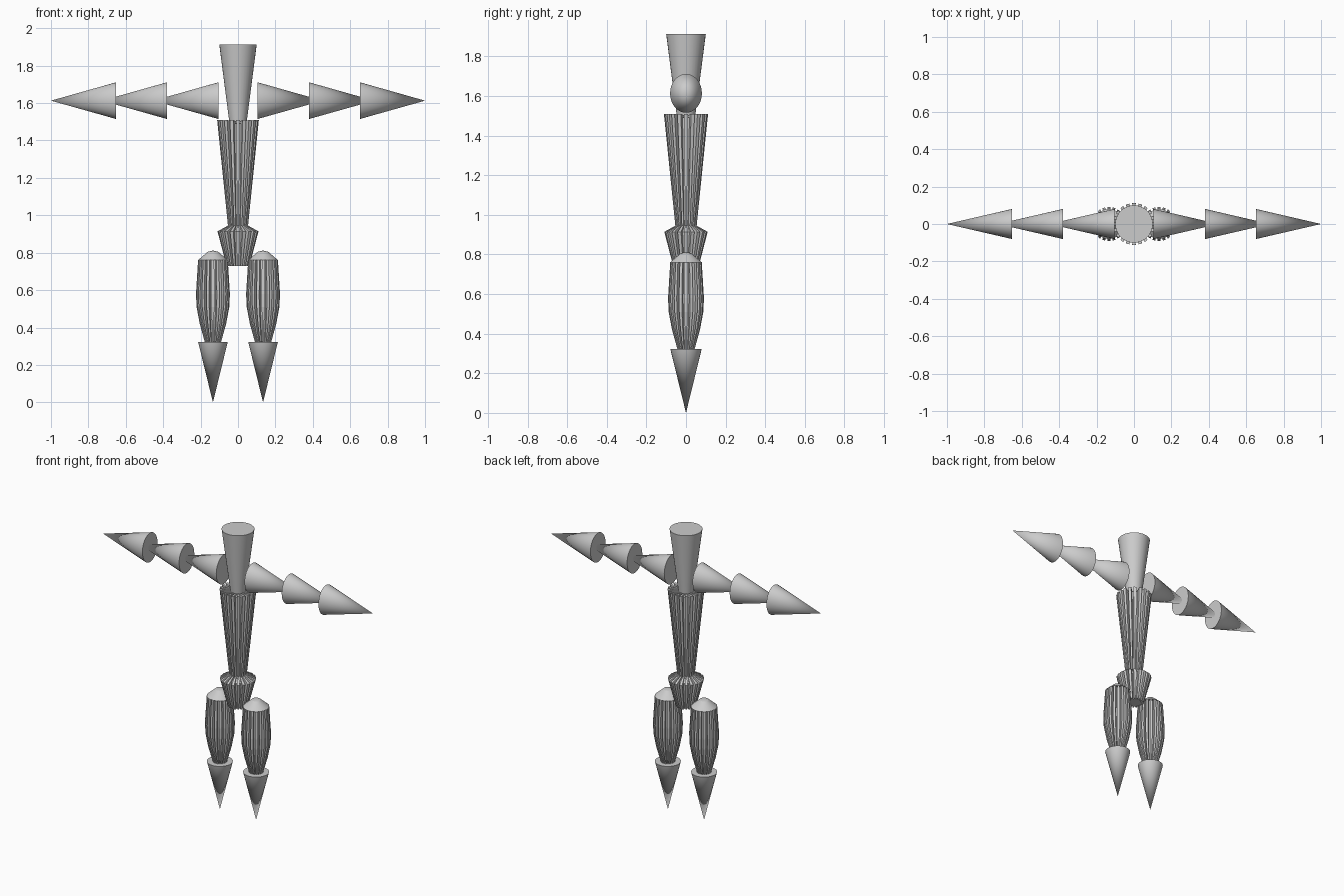
import bpy, bmesh, math

if "Cube" in bpy.data.objects:
    bpy.data.objects.remove(bpy.data.objects["Cube"])


def smooth(ob):
    bpy.ops.object.select_all(action='DESELECT')
    ob.select_set(True)
    bpy.context.view_layer.objects.active = ob
    bpy.ops.object.shade_smooth_by_angle(angle=math.radians(30))


def cone(name, r1, r2, depth, loc, rot=(0, 0, 0), scale=(1, 1, 1)):
    bpy.ops.mesh.primitive_cone_add(vertices=32, radius1=r1, radius2=r2,
                                    depth=depth, location=loc, rotation=rot)
    ob = bpy.context.object
    ob.name = name
    ob.scale = scale
    smooth(ob)
    return ob


def fluted(name, profile, x=0, teeth=20, inner=0.74, dip=0.0):
    """Loft a toothed cross-section along a (radius, z) profile."""
    bm = bmesh.new()
    rings = []
    for k, (r, z) in enumerate(profile):
        ring = []
        for i in range(teeth):
            for offset, groove in ((-0.27, 0), (0.27, 0), (0.33, 1), (0.67, 1)):
                a = 2 * math.pi * (i + offset) / teeth
                rr = r * (inner if groove else 1)
                zz = z - (dip if groove and k == 0 else 0)
                ring.append(bm.verts.new((x + rr * math.cos(a), rr * math.sin(a), zz)))
        rings.append(ring)
    n = teeth * 4
    for a, b in zip(rings, rings[1:]):
        for i in range(n):
            bm.faces.new((a[i], a[(i + 1) % n], b[(i + 1) % n], b[i]))
    # fan caps
    for ring, (r, z), d in ((rings[0], profile[0], dip), (rings[-1], profile[-1], 0)):
        c = bm.verts.new((x, 0, z - d))
        for i in range(n):
            bm.faces.new((ring[i], ring[(i + 1) % n], c))
    bmesh.ops.recalc_face_normals(bm, faces=bm.faces[:])
    me = bpy.data.meshes.new(name)
    bm.to_mesh(me)
    bm.free()
    ob = bpy.data.objects.new(name, me)
    bpy.context.collection.objects.link(ob)
    return ob


# Head and neck: one tapered cup
cone("head", 0.045, 0.1, 0.425, (0, 0, 1.7))

# Fluted torso and hips
fluted("torso", [(0.112, 1.51), (0.054, 0.945)], dip=0.018)
fluted("hips", [(0.054, 0.945), (0.11, 0.914), (0.062, 0.73)])

for side, s in (("left", 1), ("right", -1)):
    # Arm: three overlapping flattened cones pointing outward
    for part, base in (("upper_arm", 0.105), ("forearm", 0.38), ("hand", 0.652)):
        cone(f"{side}_{part}", 0.098, 0, 0.348, (s * (base + 0.174), 0, 1.613),
             rot=(0, s * math.pi / 2, 0), scale=(1, 0.82, 1))

    # Leg: domed cap, fluted thigh, pointed shin
    x = s * 0.134
    cone(f"{side}_thigh_cap", 0.08, 0.028, 0.045, (x, 0, 0.7825))
    cone(f"{side}_thigh_cap_tip", 0.028, 0, 0.007, (x, 0, 0.8085))
    fluted(f"{side}_thigh", [(0.08, 0.76), (0.091, 0.58), (0.088, 0.51),
                             (0.071, 0.42), (0.043, 0.32)], x=x)
    cone(f"{side}_shin", 0, 0.079, 0.322, (x, 0, 0.161))
